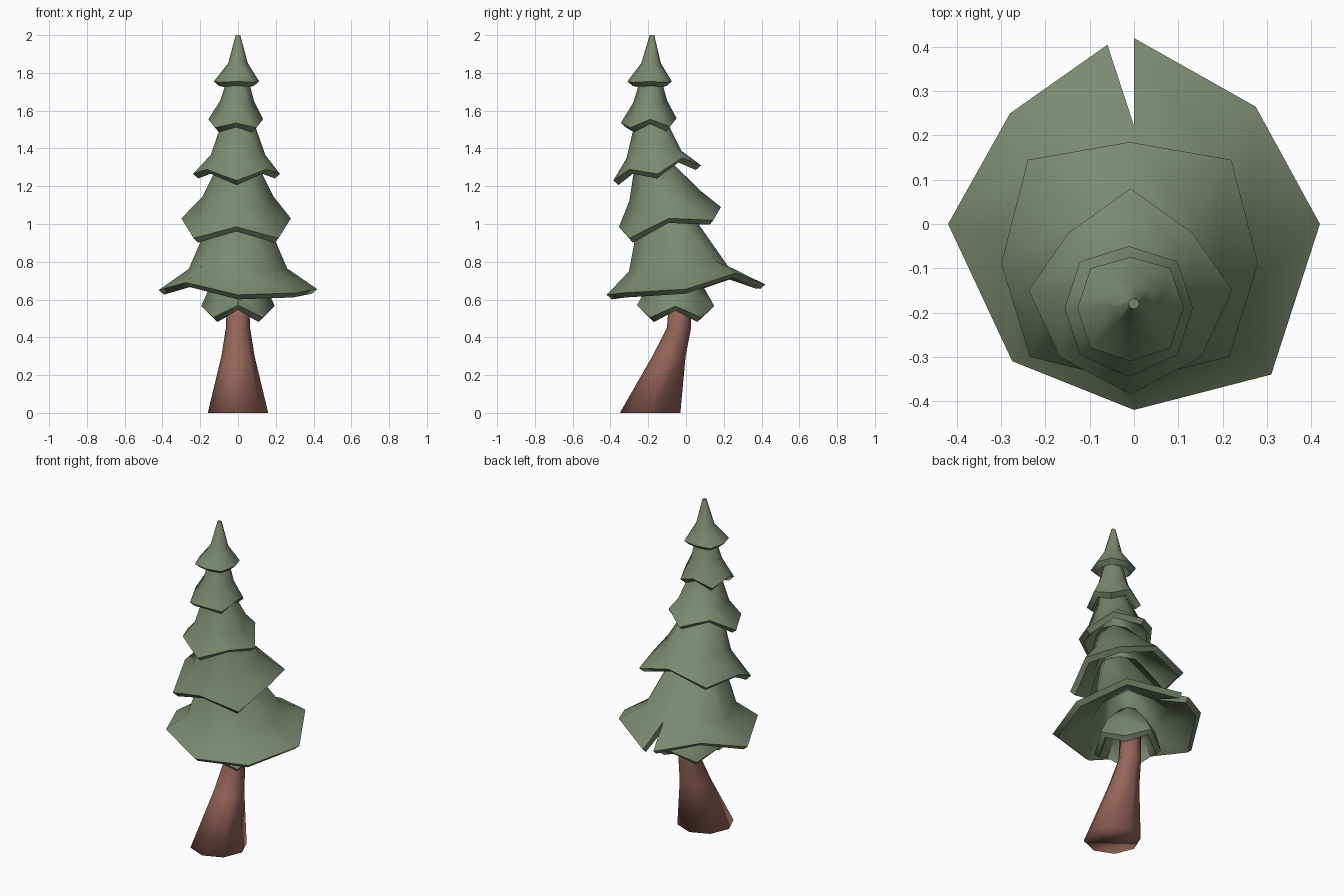
import bpy, bmesh
from math import radians, cos, sin, pi
from mathutils import Vector

if "Cube" in bpy.data.objects:
    bpy.data.objects.remove(bpy.data.objects["Cube"])


def material(name, rgb):
    m = bpy.data.materials.new(name)
    m.diffuse_color = (*rgb, 1)
    m.use_nodes = True
    m.node_tree.nodes["Principled BSDF"].inputs["Base Color"].default_value = m.diffuse_color
    return m


GREEN = material("needles", (0.20, 0.25, 0.16))
BROWN = material("bark", (0.30, 0.13, 0.10))


def finish(bm, name, mat, angle):
    bmesh.ops.remove_doubles(bm, verts=bm.verts, dist=0.0005)
    bmesh.ops.recalc_face_normals(bm, faces=bm.faces)
    me = bpy.data.meshes.new(name)
    bm.to_mesh(me)
    bm.free()
    me.materials.append(mat)
    ob = bpy.data.objects.new(name, me)
    bpy.context.collection.objects.link(ob)
    bpy.ops.object.select_all(action='DESELECT')
    ob.select_set(True)
    bpy.context.view_layer.objects.active = ob
    bpy.ops.object.shade_smooth_by_angle(angle=radians(angle))


def skin(bm, rings, wrap=True):
    """Bridge a stack of equal-length point rings and cap both ends."""
    rows = [[bm.verts.new(p) for p in r] for r in rings]
    n = len(rows[0])
    for a, b in zip(rows, rows[1:]):
        for j in range(n if wrap else n - 1):
            k = (j + 1) % n
            bm.faces.new((a[j], a[k], b[k], b[j]))
    last = n if wrap else n - 1
    bm.faces.new(rows[0][:last])
    bm.faces.new(rows[-1][:last])
    return rows


def mirrored(half, cx):
    """Front-to-back half rim -> full rim."""
    pts = [Vector((x + cx, y, z)) for x, y, z in half]
    return pts + [Vector((cx - x, y, z)) for x, y, z in half[-2:0:-1]]


def tier(name, rim, mid, neck, slit=False):
    """Hollow skirt; mid and neck are (x, y, z, radius)."""
    mean = sum(p.z for p in rim) / len(rim)
    mc = Vector(mid[:3])
    dirs = [Vector((p.x - mc.x, p.y - mc.y, 0)).normalized() for p in rim]
    if slit:
        dirs[0] = dirs[-1] = Vector((0, 1, 0))

    def ring(c, s, dz, tilt):
        return [Vector(c[:3]) + d * c[3] * s + Vector((0, 0, dz + tilt * (p.z - mean)))
                for d, p in zip(dirs, rim)]

    # underside edge of the rim, slightly inset
    lower = [p - d * 0.028 - Vector((0, 0, 0.024)) for d, p in zip(dirs, rim)]
    bm = bmesh.new()
    rows = skin(bm, [ring(neck, 1, 0, 0), ring(mid, 1, 0, 0.5), rim, lower,
                     ring(mid, 0.8, -0.03, 0.5), ring(neck, 0.65, -0.06, 0)], not slit)
    if slit:
        for j in (0, -1):
            bm.faces.new([rows[i][j] for i in (1, 2, 3, 4)])
    finish(bm, name, GREEN, 60)


# leaning trunk: (y centre, z, radius)
bm = bmesh.new()
skin(bm, [[(r * cos(k * pi / 4), y + r * sin(k * pi / 4), z) for k in range(8)]
          for y, z, r in ((-0.19, 0, 0.16), (-0.09, 0.3, 0.088),
                          (-0.037, 0.45, 0.064), (-0.03, 0.62, 0.058))])
finish(bm, "trunk", BROWN, 130)

# small skirt under the big one
tier("foliage_base", mirrored([(0, -.26, .57), (.13, -.19, .505), (.195, -.055, .565),
                               (.13, .08, .505), (0, .15, .565)], 0),
     (0, -.055, .64, .155), (0, -.05, .76, .06))

# widest skirt, split at the back
tier("foliage_wide", [Vector(p) for p in (
    (-.06, .405, .68), (-.28, .25, .73), (-.42, 0, .65), (-.275, -.31, .69), (0, -.42, .625),
    (.31, -.34, .635), (.42, 0, .655), (.275, .265, .74), (0, .42, .68))],
     (0, -.04, .775, .262), (0, -.115, 1.08, .125), slit=True)

# upper skirts
tier("foliage_lower", mirrored([(0, -.355, .985), (.225, -.30, .925), (.29, -.09, 1.03),
                                (.23, .145, 1.02), (0, .185, 1.09)], -.01),
     (0, -.11, 1.13, .19), (0, -.17, 1.32, .10))
tier("foliage_middle", mirrored([(0, -.385, 1.23), (.16, -.30, 1.29), (.23, -.15, 1.265),
                                 (.14, -.02, 1.35), (0, .08, 1.31)], -.008),
     (0, -.17, 1.38, .145), (0, -.19, 1.58, .07))
tier("foliage_upper", mirrored([(0, -.345, 1.535), (.11, -.295, 1.51), (.145, -.19, 1.555),
                                (.11, -.085, 1.515), (0, -.05, 1.56)], -.012),
     (-.005, -.19, 1.64, .09), (0, -.185, 1.80, .045))
tier("foliage_tip", mirrored([(0, -.31, 1.755), (.09, -.28, 1.75), (.12, -.19, 1.755),
                              (.09, -.1, 1.75), (0, -.075, 1.755)], -.008),
     (0, -.185, 1.85, .052), (0, -.18, 2.0, .012))
